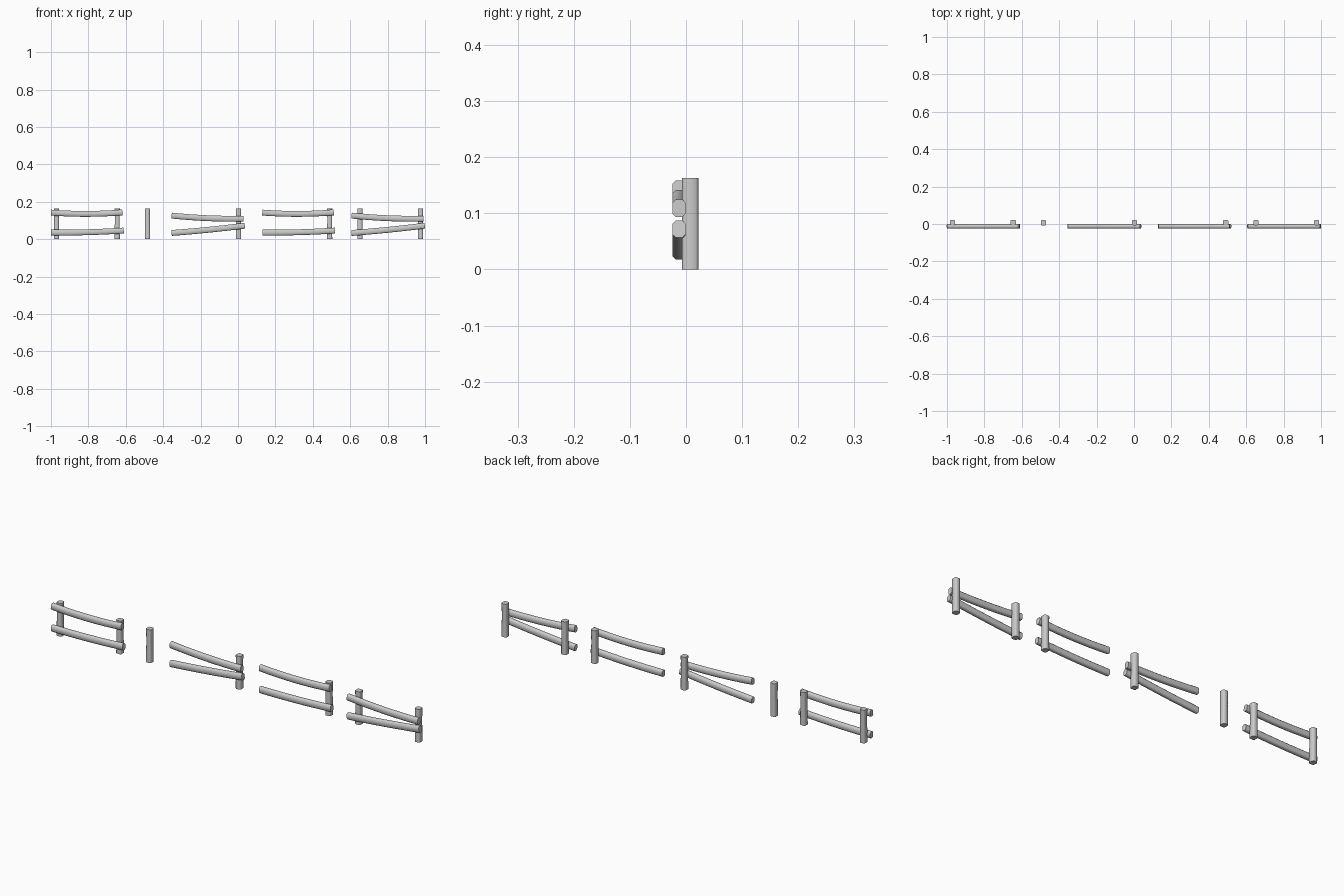
import bpy, bmesh
from mathutils import Vector

if "Cube" in bpy.data.objects:
    bpy.data.objects.remove(bpy.data.objects["Cube"])


def loft(name, rings):
    """Skin equal-sized rings of points and cap both ends."""
    bm = bmesh.new()
    loops = [[bm.verts.new(p) for p in r] for r in rings]
    n = len(loops[0])
    for a, b in zip(loops, loops[1:]):
        for i in range(n):
            j = (i + 1) % n
            bm.faces.new((a[i], a[j], b[j], b[i]))
    bm.faces.new(loops[0][::-1])
    bm.faces.new(loops[-1])
    bmesh.ops.recalc_face_normals(bm, faces=bm.faces)
    me = bpy.data.meshes.new(name)
    bm.to_mesh(me)
    bm.free()
    ob = bpy.data.objects.new(name, me)
    bpy.context.collection.objects.link(ob)
    bpy.ops.object.select_all(action='DESELECT')
    ob.select_set(True)
    bpy.context.view_layer.objects.active = ob
    bpy.ops.object.shade_smooth_by_angle(angle=0.9)
    return ob


def octagon(hx, hy, c):
    """Chamfered rectangle, half sizes hx and hy."""
    return [(-hx + c, -hy), (hx - c, -hy), (hx, -hy + c), (hx, hy - c),
            (hx - c, hy), (-hx + c, hy), (-hx, hy - c), (-hx, -hy + c)]


# Slightly waisted upright with softened corners
def post(name, x):
    sections = [(0, 1.0), (0.05, 0.97), (0.10, 0.89), (0.135, 0.94), (0.163, 1.0)]
    loft(name, [[(x + u * s, 0.0075 + v, z) for u, v in octagon(0.014, 0.0147, 0.005)]
                for z, s in sections])


# Bowed log through start, middle and end heights
def rail(name, x0, x1, z0, zm, z1):
    rings = []
    for i in range(9):
        t = i / 8
        z = z0 * (1 - t) * (1 - 2 * t) + zm * 4 * t * (1 - t) + z1 * t * (2 * t - 1)
        dz = z0 * (4 * t - 3) + zm * (4 - 8 * t) + z1 * (4 * t - 1)
        d = Vector((x1 - x0, 0, dz)).normalized()
        up = Vector((-d.z, 0, d.x))
        c = Vector((x0 + (x1 - x0) * t, -0.0125, z))
        rings.append([c + Vector((0, u, 0)) + up * v
                      for u, v in octagon(0.0112, 0.0155, 0.0055)])
    loft(name, rings)


# Posts
for i, px in enumerate((-0.970, -0.646, -0.484, 0.003, 0.490, 0.652, 0.976)):
    post(f"post_{i + 1}", px)

# Sound sections: rails roughly parallel
for i, x in enumerate((-1.0, 0.13)):
    rail(f"level_upper_rail_{i + 1}", x, x + 0.382, 0.142, 0.135, 0.143)
    rail(f"level_lower_rail_{i + 1}", x, x + 0.389, 0.035, 0.037, 0.046)

# Sagging sections: rails converge to the right
for i, x in enumerate((-0.355, 0.607)):
    rail(f"sagging_upper_rail_{i + 1}", x, x + 0.385, 0.126, 0.112, 0.109)
    rail(f"sagging_lower_rail_{i + 1}", x, x + 0.392, 0.033, 0.050, 0.072)
